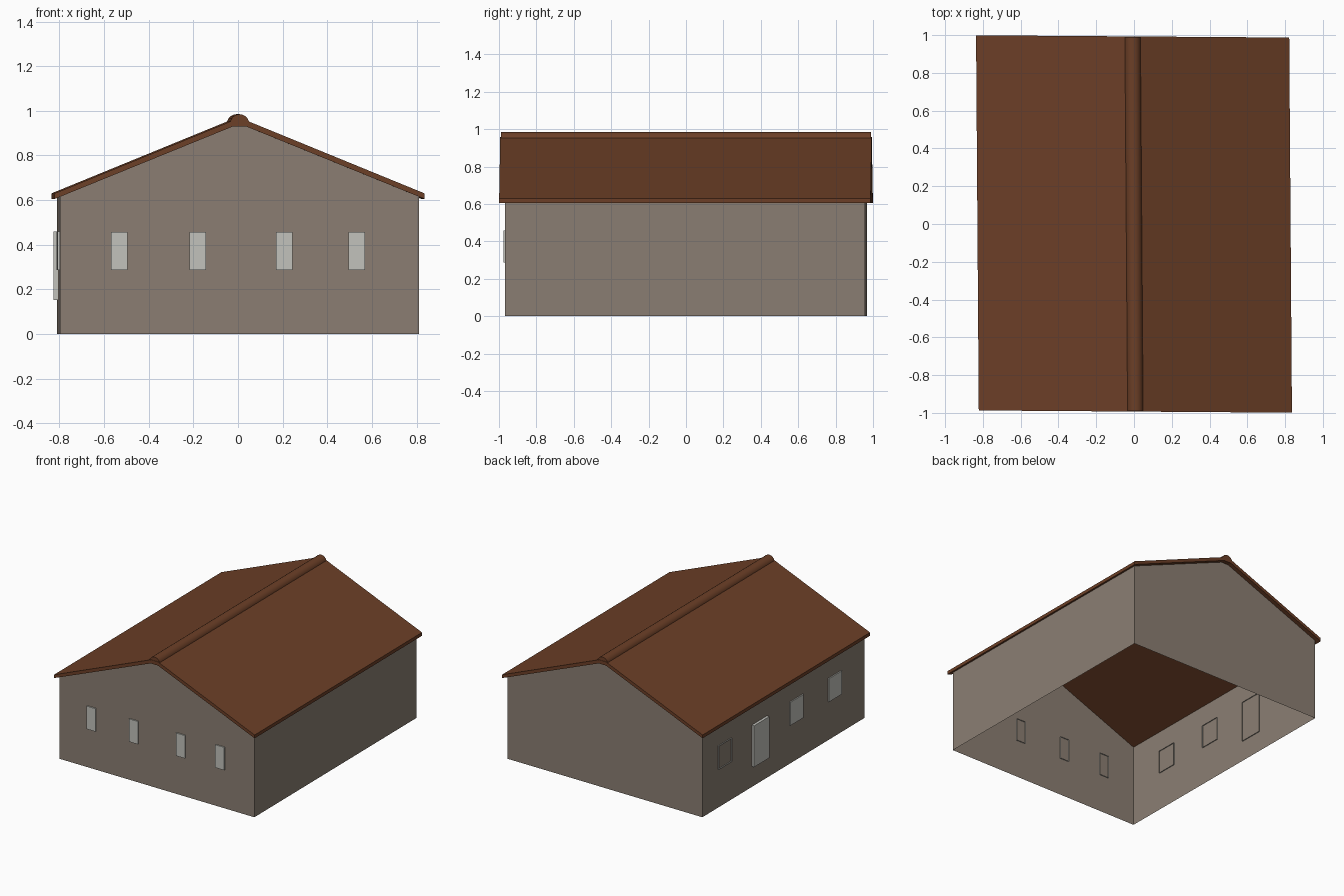
import bpy, bmesh, math

if "Cube" in bpy.data.objects:
    bpy.data.objects.remove(bpy.data.objects["Cube"])

SHEAR = 0.0072  # the building plan is very slightly skewed


def material(name, rgb):
    m = bpy.data.materials.new(name)
    m.diffuse_color = (*rgb, 1)
    m.use_nodes = True
    m.node_tree.nodes["Principled BSDF"].inputs["Base Color"].default_value = m.diffuse_color
    return m


WALL = material("wall_taupe", (0.255, 0.208, 0.170))
ROOF = material("roof_brown", (0.150, 0.050, 0.020))
PANE = material("pane_grey", (0.54, 0.54, 0.50))


def finish(bm, name, mat):
    """Skew the plan, then turn the bmesh into an object."""
    for v in bm.verts:
        x, y, z = v.co
        v.co = (x - SHEAR * y, y - SHEAR * x, z)
    me = bpy.data.meshes.new(name)
    bm.to_mesh(me)
    bm.free()
    me.materials.append(mat)
    ob = bpy.data.objects.new(name, me)
    bpy.context.collection.objects.link(ob)
    return ob


def prism(profile, y, open_sides=()):
    """Extrude an x-z profile from -y to y, leaving listed sides open."""
    bm = bmesh.new()
    a = [bm.verts.new((x, -y, z)) for x, z in profile]
    b = [bm.verts.new((x, y, z)) for x, z in profile]
    n = len(profile)
    bm.faces.new(a)
    bm.faces.new(b[::-1])
    for i in range(n):
        if i not in open_sides:
            j = (i + 1) % n
            bm.faces.new((a[j], a[i], b[i], b[j]))
    bmesh.ops.recalc_face_normals(bm, faces=bm.faces)
    return bm


# Walls: open underneath and under the roof
walls = [(-0.805, 0), (0.805, 0), (0.805, 0.616), (0.03, 0.931),
         (-0.03, 0.931), (-0.805, 0.616)]
finish(prism(walls, 0.962, (0, 2, 3, 4)), "walls", WALL)

# Roof slab
under = [(0.829, 0.605), (0.03, 0.93)]
over = [(0.829, 0.63), (0.03, 0.957)]
roof = ([(-x, z) for x, z in under] + under[::-1] + over
        + [(-x, z) for x, z in over[::-1]])
finish(prism(roof, 0.993), "roof", ROOF)

# Rounded ridge cap
cap = [(0.043 * math.cos(math.pi * i / 10), 0.942 + 0.043 * math.sin(math.pi * i / 10))
       for i in range(11)]
bm = prism(cap, 0.99)
for f in bm.faces:
    f.smooth = len(f.verts) == 4 and f.normal.z > 0
finish(bm, "ridge_cap", ROOF)


def panel(name, side, c, w, z0, z1, out, pane=True):
    """Shallow tray set through the wall: four reveals and a front pane."""
    bm = bmesh.new()

    def ring(d):
        pts = [(c - w, z0), (c + w, z0), (c + w, z1), (c - w, z1)]
        return [bm.verts.new((u, -0.962 - d, z) if side == "front" else (-0.805 - d, u, z))
                for u, z in pts]

    inner, outer = ring(-0.006), ring(out)
    for i in range(4):
        j = (i + 1) % 4
        bm.faces.new((inner[i], inner[j], outer[j], outer[i]))
    if pane:
        f = bm.faces.new(outer)
        bmesh.ops.recalc_face_normals(bm, faces=bm.faces)
        f.normal_update()
        toward = -f.normal.y if side == "front" else -f.normal.x
        if toward < 0:
            bmesh.ops.reverse_faces(bm, faces=bm.faces)
    finish(bm, name, PANE)


# Front windows
for i, x in enumerate((-0.54, -0.188, 0.2, 0.525)):
    panel(f"front_window_{i + 1}", "front", x, 0.037, 0.287, 0.457, 0.009)

# Left side windows (the rearmost is only a frame) and door
for i, y in enumerate((-0.607, -0.15, 0.70)):
    panel(f"side_window_{i + 1}", "left", y, 0.078, 0.287, 0.46, 0.009, i < 2)
panel("door", "left", 0.285, 0.09, 0.153, 0.46, 0.02)
